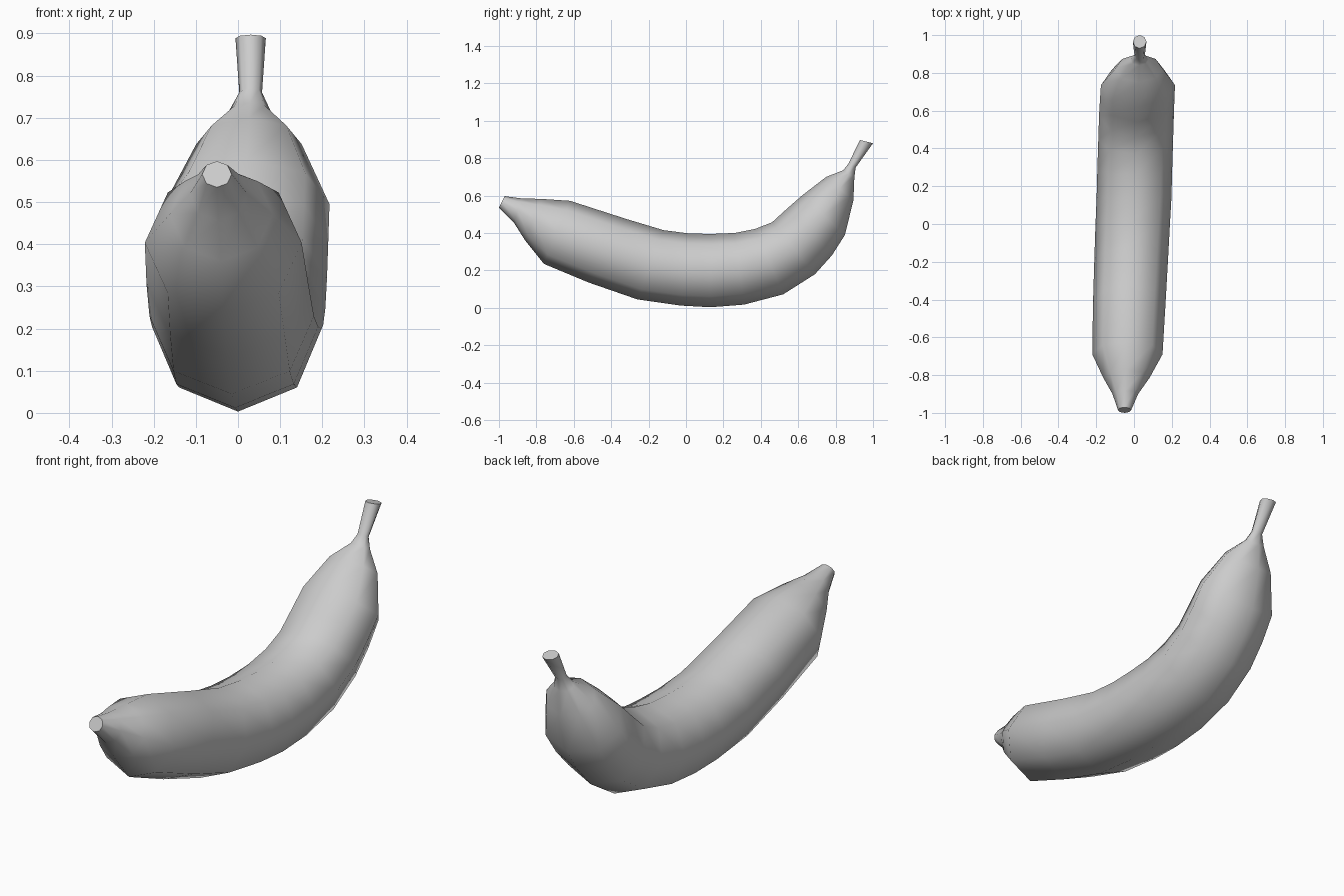
import bpy, bmesh, math
from mathutils import Vector

SIDES = 8

# Cross-sections from blossom tip to stem end:
# (inner-curve y, z, outer-curve y, z, centre x, half width)
RINGS = [
    (-0.97, 0.597, -1.00, 0.535, -0.05, 0.035),   # blossom tip
    (-0.88, 0.585, -0.92, 0.455, -0.046, 0.068),
    (-0.77, 0.582, -0.86, 0.36, -0.04, 0.122),
    (-0.62, 0.572, -0.76, 0.235, -0.035, 0.186),  # body
    (-0.32, 0.475, -0.52, 0.135, -0.025, 0.192),
    (-0.12, 0.415, -0.26, 0.045, -0.015, 0.195),
    (0.02, 0.397, -0.03, 0.012, -0.007, 0.197),
    (0.14, 0.395, 0.13, 0.003, 0.0, 0.198),
    (0.26, 0.40, 0.31, 0.017, 0.004, 0.198),
    (0.37, 0.422, 0.52, 0.072, 0.009, 0.198),
    (0.46, 0.457, 0.69, 0.18, 0.013, 0.198),
    (0.54, 0.53, 0.78, 0.28, 0.017, 0.197),
    (0.62, 0.60, 0.85, 0.39, 0.021, 0.196),
    (0.75, 0.70, 0.895, 0.575, 0.026, 0.125),     # shoulder
    (0.84, 0.735, 0.90, 0.695, 0.028, 0.05),
    (0.868, 0.77, 0.907, 0.75, 0.03, 0.027),      # stem
    (0.93, 0.897, 1.00, 0.88, 0.03, 0.036),
]


def loft(name, rings):
    bm = bmesh.new()
    loops = []
    for ty, tz, by, bz, cx, hw in rings:
        top, bot = Vector((cx, ty, tz)), Vector((cx, by, bz))
        mid, up = (top + bot) / 2, (top - bot) / 2
        loops.append([
            bm.verts.new(mid + up * math.cos(a) + Vector((hw * math.sin(a), 0, 0)))
            for a in (2 * math.pi * i / SIDES for i in range(SIDES))])
    for a, b in zip(loops, loops[1:]):
        for i in range(SIDES):
            j = (i + 1) % SIDES
            bm.faces.new((a[i], a[j], b[j], b[i]))
    bm.faces.new(loops[0])
    bm.faces.new(loops[-1][::-1])
    bmesh.ops.recalc_face_normals(bm, faces=bm.faces)
    me = bpy.data.meshes.new(name)
    bm.to_mesh(me)
    bm.free()
    ob = bpy.data.objects.new(name, me)
    bpy.context.collection.objects.link(ob)
    bpy.context.view_layer.objects.active = ob
    ob.select_set(True)
    bpy.ops.object.shade_smooth_by_angle(angle=math.radians(62))
    return ob


# Whole fruit: tip, curved body and stem as one skin
loft("banana", RINGS)
